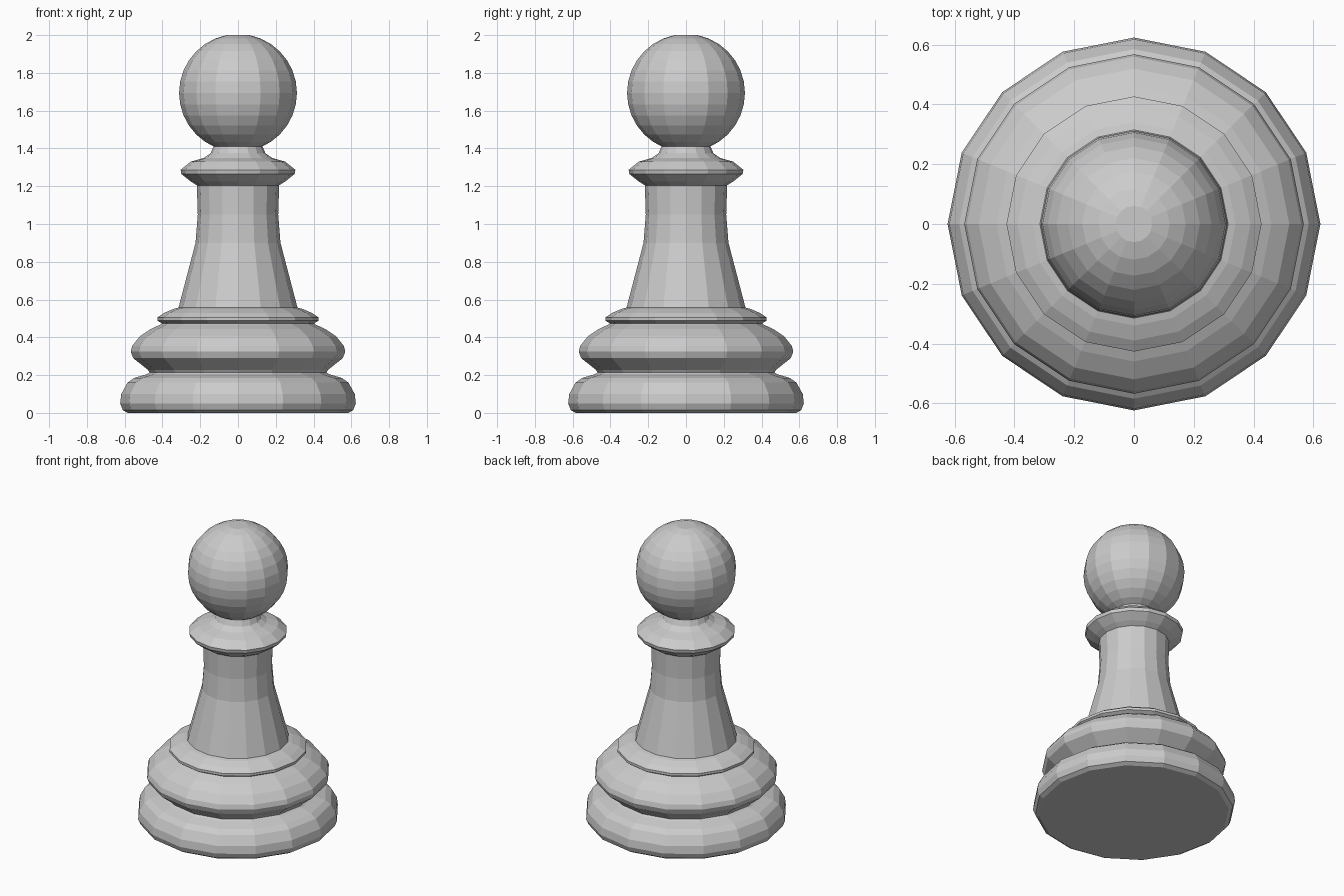
import bpy, math

if "Cube" in bpy.data.objects:
    bpy.data.objects.remove(bpy.data.objects["Cube"])

SIDES = 16
mat = bpy.data.materials.new("light grey")
mat.diffuse_color = (0.6, 0.6, 0.6, 1)
mat.use_nodes = True
mat.node_tree.nodes["Principled BSDF"].inputs["Base Color"].default_value = mat.diffuse_color


def lathe(name, profile):
    """Closed turned part from (radius, height) points, bottom to top."""
    verts, faces = [], []
    for r, z in profile:
        for i in range(SIDES):
            a = 2 * math.pi * i / SIDES
            verts.append((r * math.cos(a), r * math.sin(a), z))
    for k in range(len(profile) - 1):
        for i in range(SIDES):
            j = (i + 1) % SIDES
            a, b = k * SIDES, (k + 1) * SIDES
            faces.append((a + i, a + j, b + j, b + i))
    faces.append(tuple(reversed(range(SIDES))))
    faces.append(tuple(range(len(verts) - SIDES, len(verts))))
    me = bpy.data.meshes.new(name)
    me.from_pydata(verts, [], faces)
    me.materials.append(mat)
    ob = bpy.data.objects.new(name, me)
    bpy.context.collection.objects.link(ob)


# Body: base mouldings, tapered stem, collar and neck in one turned profile
lathe("body", [
    (0.585, 0.0), (0.61, 0.015), (0.624, 0.05), (0.618, 0.10), (0.585, 0.16),
    (0.55, 0.185), (0.48, 0.206), (0.468, 0.215), (0.477, 0.228),
    (0.555, 0.29), (0.568, 0.325), (0.56, 0.355), (0.52, 0.405),
    (0.46, 0.445), (0.41, 0.468), (0.403, 0.474), (0.427, 0.488),
    (0.427, 0.505), (0.39, 0.53), (0.34, 0.551), (0.315, 0.557),
    (0.225, 0.90), (0.213, 1.05), (0.218, 1.205), (0.25, 1.225),
    (0.30, 1.265), (0.304, 1.287), (0.25, 1.33), (0.18, 1.35),
    (0.145, 1.375), (0.13, 1.41), (0.135, 1.44)])

# Ball head
R, CZ = 0.312, 1.694
lathe("head", [(R * math.sin(math.pi * k / 16), CZ - R * math.cos(math.pi * k / 16))
               for k in range(1, 16)])
